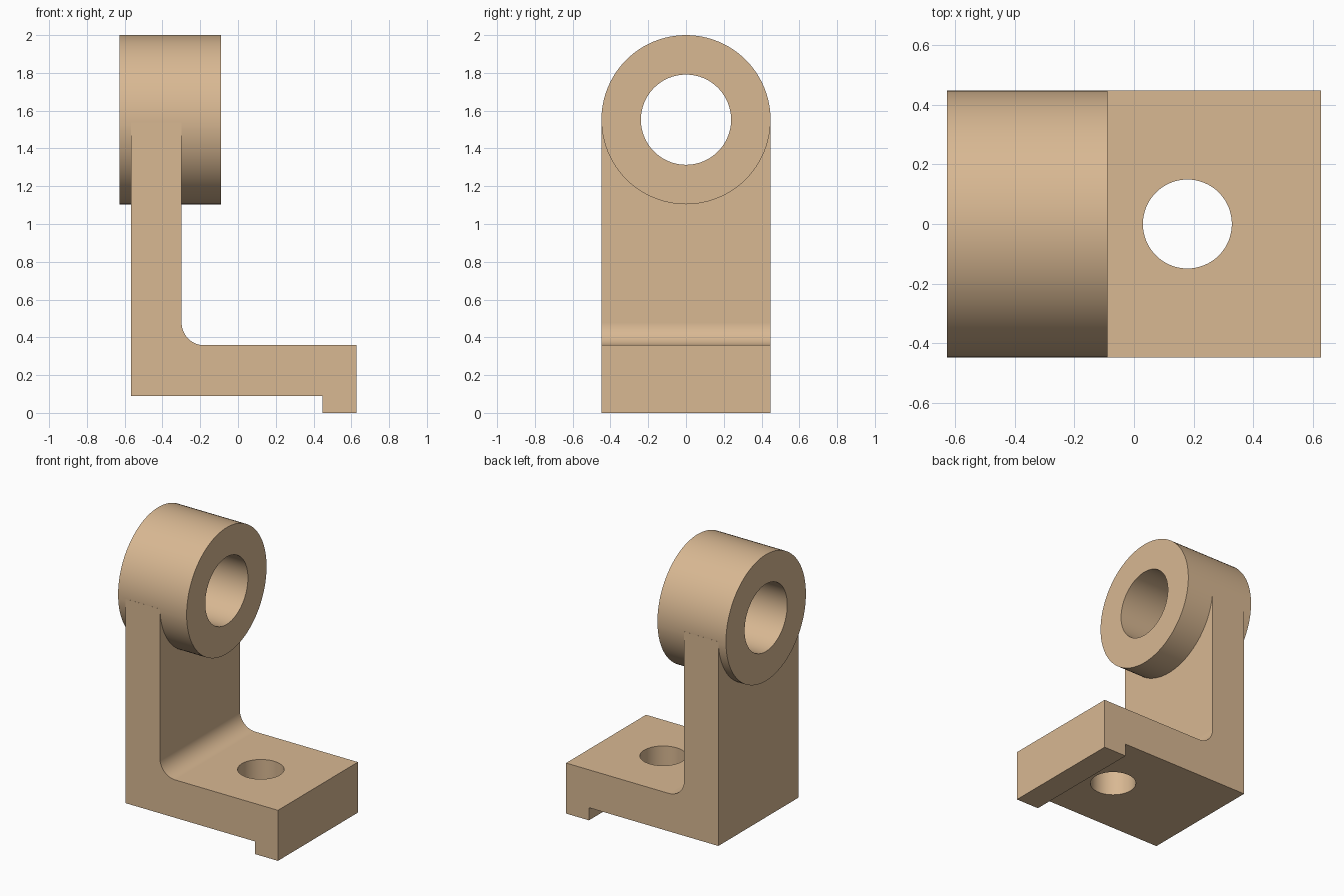
import bpy, bmesh
from math import sin, cos, pi
from mathutils import Matrix, Vector

if "Cube" in bpy.data.objects:
    bpy.data.objects.remove(bpy.data.objects["Cube"])

U = 1 / 33.5          # one drawing unit; the bracket is 67 units tall


def make_object(name, bm):
    bmesh.ops.recalc_face_normals(bm, faces=bm.faces[:])
    mesh = bpy.data.meshes.new(name)
    bm.to_mesh(mesh)
    bm.free()
    obj = bpy.data.objects.new(name, mesh)
    bpy.context.collection.objects.link(obj)
    return obj


def cylinder(name, radius, length, centre, axis, segments=96):
    bm = bmesh.new()
    turn = Matrix.Rotation(pi / 2, 4, 'Y') if axis == 'X' else Matrix()
    bmesh.ops.create_cone(bm, cap_ends=True, segments=segments,
                          radius1=radius * U, radius2=radius * U, depth=length * U,
                          matrix=Matrix.Translation(Vector(centre) * U) @ turn)
    return make_object(name, bm)


def combine(target, other, operation):
    mod = target.modifiers.new(operation.lower(), 'BOOLEAN')
    mod.operation = operation
    mod.solver = 'EXACT'
    mod.object = other
    bpy.context.view_layer.objects.active = target
    bpy.ops.object.modifier_apply(modifier=mod.name)
    bpy.data.objects.remove(other, do_unlink=True)


# L-shaped side profile with locating lip and inner fillet, extruded across y
profile = [(-19, 3), (15, 3), (15, 0), (21, 0), (21, 12)]
steps = 14
for i in range(steps + 1):
    a = -pi / 2 - i / steps * pi / 2
    profile.append((-6 + 4 * cos(a), 16 + 4 * sin(a)))
profile += [(-10, 51.5), (-19, 51.5)]

bm = bmesh.new()
face = bm.faces.new([bm.verts.new((x * U, -15 * U, z * U)) for x, z in profile])
ext = bmesh.ops.extrude_face_region(bm, geom=[face])
bmesh.ops.translate(bm, vec=(0, 30 * U, 0),
                    verts=[v for v in ext['geom'] if isinstance(v, bmesh.types.BMVert)])
bracket = make_object("bearing_bracket", bm)

# Bearing boss on top, then its bore and the bolt hole in the foot
combine(bracket, cylinder("boss", 15, 18, (-12, 0, 52), 'X'), 'UNION')
combine(bracket, cylinder("bore_cutter", 8, 30, (-12, 0, 52), 'X'), 'DIFFERENCE')
combine(bracket, cylinder("bolt_cutter", 5, 20, (6, 0, 8), 'Z', 64), 'DIFFERENCE')

# Smooth curved surfaces, keep flat faces flat
bpy.ops.object.select_all(action='DESELECT')
bracket.select_set(True)
bpy.context.view_layer.objects.active = bracket
bpy.ops.object.shade_smooth_by_angle(angle=pi / 6)
weighted = bracket.modifiers.new("weighted_normals", 'WEIGHTED_NORMAL')
weighted.keep_sharp = True

# Tan finish
tan = bpy.data.materials.new("tan")
tan.diffuse_color = (0.69, 0.48, 0.29, 1)
tan.use_nodes = True
tan.node_tree.nodes["Principled BSDF"].inputs["Base Color"].default_value = tan.diffuse_color
bracket.data.materials.clear()
bracket.data.materials.append(tan)
for poly in bracket.data.polygons:
    poly.material_index = 0
